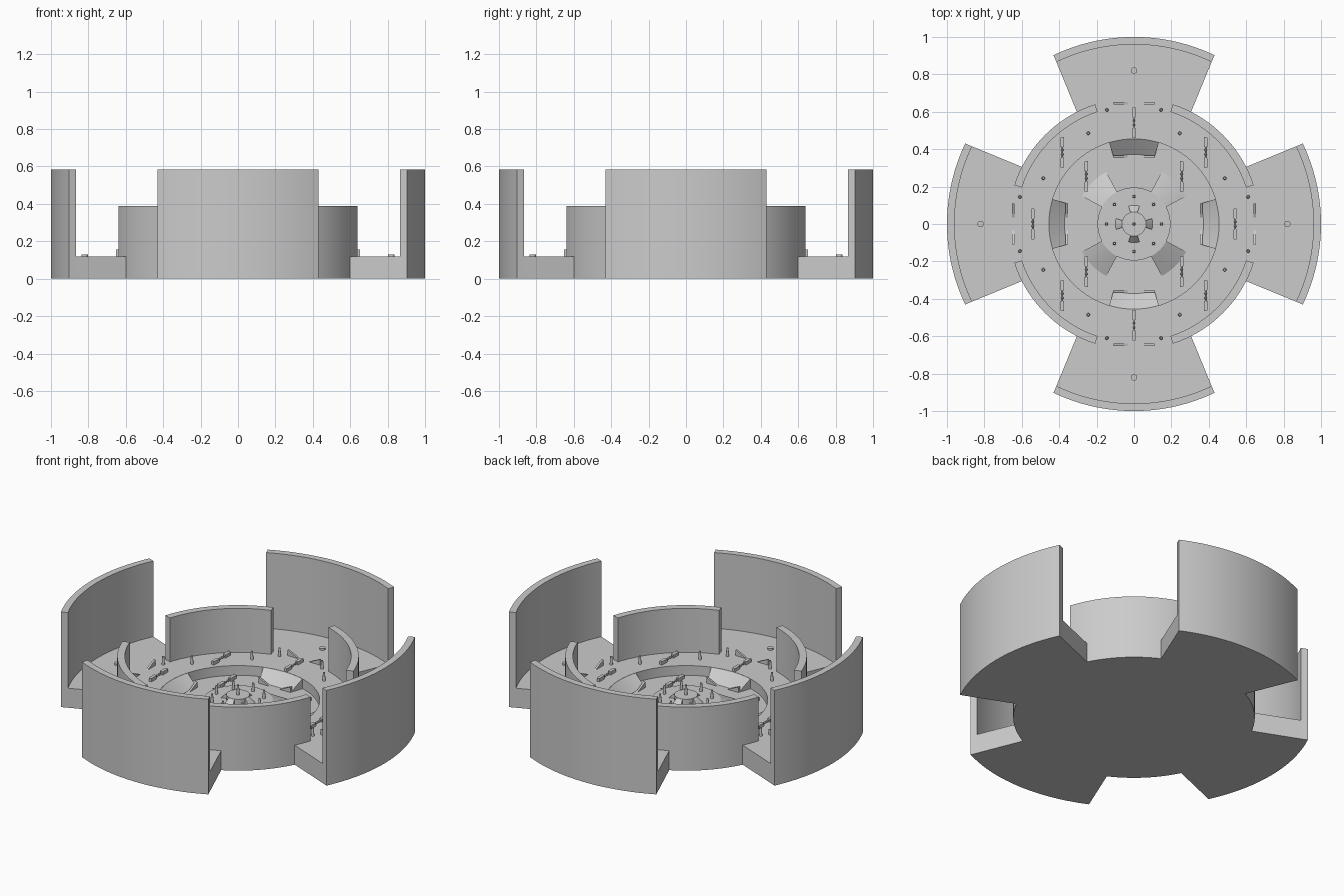
import bpy
import bmesh
from math import sin, cos, pi, radians
from mathutils import Matrix

cube = bpy.data.objects.get("Cube")
if cube:
    bpy.data.objects.remove(cube, do_unlink=True)

grey = bpy.data.materials.new("plain grey")
grey.use_nodes = True
tone = (0.6, 0.6, 0.6, 1)
grey.diffuse_color = tone
grey.node_tree.nodes["Principled BSDF"].inputs["Base Color"].default_value = tone

FLOOR, TROUGH, CENTRE = 0.12, 0.06, 0.155
WALL_TOP, OUTER_TOP = 0.39, 0.585
RIM = 0.673


def finish(name, bm):
    bmesh.ops.remove_doubles(bm, verts=bm.verts, dist=1e-5)
    bmesh.ops.recalc_face_normals(bm, faces=bm.faces)
    mesh = bpy.data.meshes.new(name)
    bm.to_mesh(mesh)
    bm.free()
    mesh.materials.append(grey)
    mesh.shade_smooth()
    mesh.set_sharp_from_angle(angle=radians(30))
    ob = bpy.data.objects.new(name, mesh)
    bpy.context.collection.objects.link(ob)
    return ob


def lathe(name, profile, steps=120):
    bm = bmesh.new()
    verts = [bm.verts.new((r, 0, z)) for r, z in profile]
    edges = [bm.edges.new(pair) for pair in zip(verts, verts[1:])]
    bmesh.ops.spin(bm, geom=verts + edges, cent=(0, 0, 0), axis=(0, 0, 1),
                   angle=2 * pi, steps=steps)
    return finish(name, bm)


def sector(name, middle, inner, outer, bottom, steps=18):
    """Ring piece; inner and outer are (radius, half angle, top height)."""
    bm = bmesh.new()
    sections = []
    for i in range(steps + 1):
        t = 2 * i / steps - 1
        ring = []
        for (r, half, top), z in ((inner, bottom), (outer, bottom),
                                  (outer, None), (inner, None)):
            a = radians(middle + half * t)
            ring.append(bm.verts.new((r * cos(a), r * sin(a), top if z is None else z)))
        sections.append(ring)
    for a, b in zip(sections, sections[1:]):
        for k in range(4):
            n = (k + 1) % 4
            bm.faces.new((a[k], a[n], b[n], b[k]))
    bm.faces.new(sections[0])
    bm.faces.new(sections[-1][::-1])
    return finish(name, bm)


def pin(name, x, y, z, radius, height, tip=0.0):
    bm = bmesh.new()
    bmesh.ops.create_cone(bm, cap_ends=True, segments=16, radius1=radius,
                          radius2=radius - tip, depth=height,
                          matrix=Matrix.Translation((x, y, z + height / 2)))
    return finish(name, bm)


def wedge(name, angle, side, radius, z):
    # Upright triangular fin lying along the tangent
    bm = bmesh.new()
    tri = [bm.verts.new((radius - 0.006, side * t, z + h))
           for t, h in ((0.035, 0), (0.11, 0), (0.11, 0.035))]
    face = bm.faces.new(tri)
    out = bmesh.ops.extrude_face_region(bm, geom=[face])["geom"]
    bmesh.ops.translate(bm, vec=(0.012, 0, 0),
                        verts=[v for v in out if isinstance(v, bmesh.types.BMVert)])
    bmesh.ops.rotate(bm, cent=(0, 0, 0), verts=bm.verts,
                     matrix=Matrix.Rotation(radians(angle), 3, 'Z'))
    return finish(name, bm)


def link(name, x, y, z):
    # Two rounded bars joined by a thin rod with beads
    bm = bmesh.new()
    along = Matrix.Rotation(pi / 2, 4, 'X')
    for s in (-1, 1):
        made = bmesh.ops.create_cube(bm, size=1)["verts"]
        bmesh.ops.scale(bm, vec=(0.02, 0.055, 0.02), verts=made)
        bmesh.ops.translate(bm, vec=(x, y + s * 0.055, z + 0.01), verts=made)
        edges = {e for v in made for e in v.link_edges
                 if abs(e.verts[0].co.z - e.verts[1].co.z) > 0.01}
        bmesh.ops.bevel(bm, geom=list(edges), offset=0.006, segments=3,
                        affect='EDGES', profile=0.5)
        bmesh.ops.create_uvsphere(bm, u_segments=10, v_segments=6, radius=0.007,
                                  matrix=Matrix.Translation((x, y + s * 0.012, z + 0.01)))
    bmesh.ops.create_cone(bm, cap_ends=True, segments=8, radius1=0.0035, radius2=0.0035,
                          depth=0.06, matrix=Matrix.Translation((x, y, z + 0.01)) @ along)
    return finish(name, bm)


# Round base with sunken trough, raised hub and centre
lathe("base_disc", [(0, CENTRE), (0.065, CENTRE), (0.065, FLOOR), (0.195, FLOOR),
                    (0.195, TROUGH), (0.455, TROUGH), (0.455, FLOOR),
                    (RIM, FLOOR), (RIM, 0), (0, 0)])

for q in range(4):
    a = 90 * q
    # Arms with tall outer walls
    sector(f"arm_floor_{q}", a, (RIM, 27, FLOOR), (0.96, 25.6, FLOOR), 0)
    sector(f"outer_wall_{q}", a, (0.96, 25.6, OUTER_TOP), (1.0, 25.5, OUTER_TOP), 0)
    # Lower walls between the arms
    sector(f"inner_wall_{q}", a + 45, (0.63, 27, WALL_TOP), (RIM, 27, WALL_TOP), FLOOR)
    # Ramps into the trough, up to the hub and up to the centre
    sector(f"trough_ramp_{q}", a, (0.372, 17, TROUGH), (0.456, 17, FLOOR), TROUGH - 0.01)
    sector(f"hub_ramp_{q}", a + 45, (0.194, 17, FLOOR), (0.315, 17, TROUGH), TROUGH - 0.01)
    sector(f"centre_ramp_{q}", a, (0.064, 17, CENTRE), (0.1, 17, FLOOR), FLOOR - 0.01)
    # Disc marker on each arm
    c, s = cos(radians(a)), sin(radians(a))
    pin(f"arm_marker_{q}", 0.82 * c, 0.82 * s, FLOOR, 0.017, 0.01)
    for side in (-1, 1):
        wedge(f"gate_fin_{q}_{side}", a, side, 0.645, FLOOR)
        wedge(f"trough_fin_{q}_{side}", a, side, 0.36, TROUGH)
        # Pins on the outer floor
        for r, off in ((0.61, 0.145), (0.485, 0.245)):
            off *= side
            pin(f"floor_pin_{q}_{side}", r * c - off * s, r * s + off * c,
                FLOOR, 0.009, 0.05, 0.003)

# Pins on the hub and centre
for i in range(8):
    a = i * pi / 4
    pin(f"hub_pin_{i}", 0.147 * cos(a), 0.147 * sin(a), FLOOR, 0.009, 0.05, 0.003)
pin("centre_pin", 0, 0, CENTRE, 0.009, 0.06, 0.003)

# Linked bars around the floor and in the trough
for s in (-1, 1):
    link("link_front_back", 0, s * 0.542, FLOOR)
    link("link_side", s * 0.542, 0, FLOOR)
    for t in (-1, 1):
        link("link_diagonal", s * 0.383, t * 0.383, FLOOR)
        link("link_trough", s * 0.255, t * 0.255, TROUGH)
